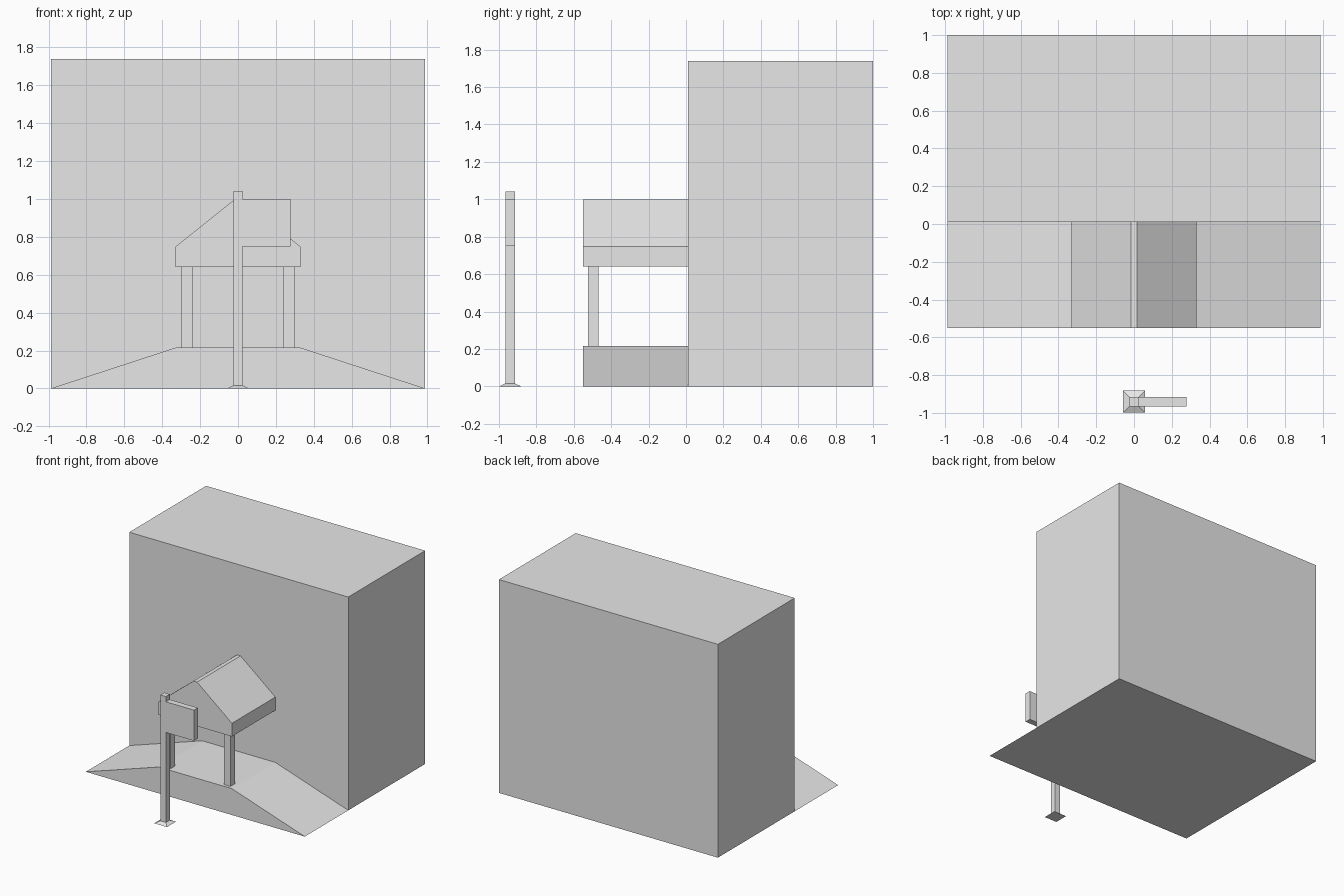
import bpy
import bmesh

if "Cube" in bpy.data.objects:
    bpy.data.objects.remove(bpy.data.objects["Cube"], do_unlink=True)

# Single flat colour
grey = bpy.data.materials.new("light_grey")
grey.use_nodes = True
grey.diffuse_color = (0.8, 0.8, 0.8, 1)
grey.node_tree.nodes["Principled BSDF"].inputs["Base Color"].default_value = (0.8, 0.8, 0.8, 1)


def finish(name, bm):
    bmesh.ops.recalc_face_normals(bm, faces=bm.faces)
    mesh = bpy.data.meshes.new(name)
    bm.to_mesh(mesh)
    bm.free()
    mesh.materials.append(grey)
    obj = bpy.data.objects.new(name, mesh)
    bpy.context.scene.collection.objects.link(obj)
    return obj


def prism(name, profile, y0, y1):
    """Extrude an x-z profile along y."""
    bm = bmesh.new()
    face = bm.faces.new([bm.verts.new((x, y0, z)) for x, z in profile])
    result = bmesh.ops.extrude_face_region(bm, geom=[face])
    moved = [v for v in result["geom"] if isinstance(v, bmesh.types.BMVert)]
    bmesh.ops.translate(bm, verts=moved, vec=(0, y1 - y0, 0))
    return finish(name, bm)


def box(name, x0, x1, y0, y1, z0, z1):
    return prism(name, [(x0, z0), (x1, z0), (x1, z1), (x0, z1)], y0, y1)


def mirrored(right_half):
    """Complete a profile across x = 0."""
    return right_half + [(-x, z) for x, z in reversed(right_half)]


WALL, FRONT = 0.01, -0.55
HALF, PORCH = 0.988, 0.33

# Main building block
box("building", -HALF, HALF, WALL, 1, 0, 1.74)

# Entrance platform with a ramp on each side
prism("entrance_ramp", mirrored([(HALF, 0), (PORCH, 0.215)]), FRONT, WALL)

# Gabled canopy and its two posts
prism("canopy", mirrored([(PORCH, 0.64), (PORCH, 0.748), (0.016, 1.0)]), FRONT, WALL)
for side, x in (("left", 0.27), ("right", -0.27)):
    box(side + "_canopy_post", x - 0.029, x + 0.029, -0.525, -0.467, 0.215, 0.64)

# Sign pole with its panel
POLE, POLE_Y, FOOT = 0.025, -0.94, 0.058
box("sign_pole", -POLE, POLE, POLE_Y - POLE, POLE_Y + POLE, 0.016, 1.043)
box("sign_panel", POLE, 0.278, POLE_Y - POLE, POLE_Y + POLE, 0.75, 1.0)

# Tapered foot of the pole
foot = box("sign_foot", -FOOT, FOOT, POLE_Y - FOOT, POLE_Y + FOOT, 0, 0.016)
for v in foot.data.vertices:
    if v.co.z > 0.01:
        v.co.x *= POLE / FOOT
        v.co.y = POLE_Y + (v.co.y - POLE_Y) * POLE / FOOT
